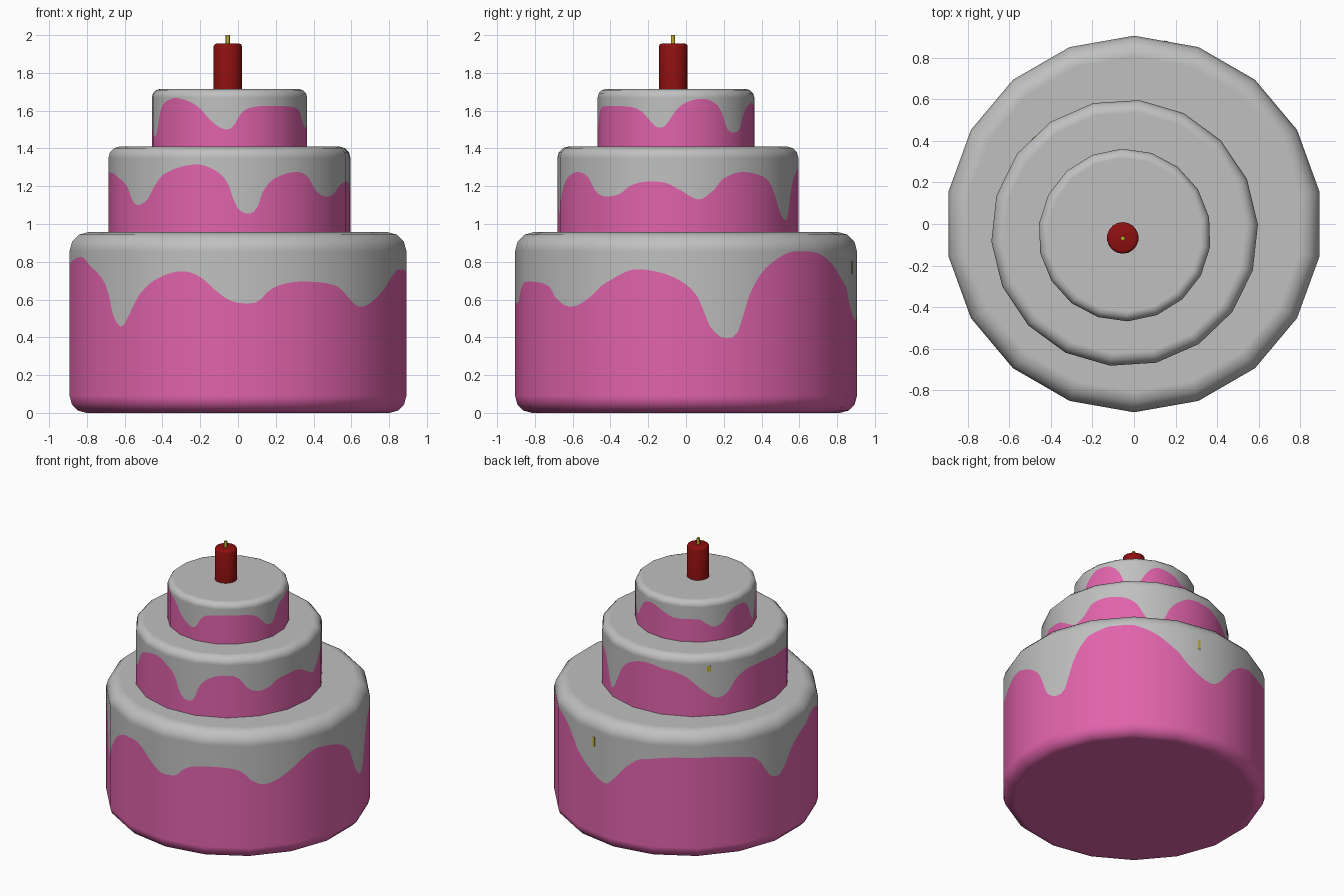
import bpy, bmesh, math
from mathutils import Vector, Matrix

if "Cube" in bpy.data.objects:
    bpy.data.objects.remove(bpy.data.objects["Cube"])


def material(name, rgb):
    m = bpy.data.materials.new(name)
    m.diffuse_color = (*rgb, 1)
    m.use_nodes = True
    m.node_tree.nodes["Principled BSDF"].inputs["Base Color"].default_value = m.diffuse_color
    return m


PINK = material("pink_sponge", (0.75, 0.125, 0.41))
WHITE = material("pale_icing", (0.52, 0.53, 0.52))
RED = material("red_wax", (0.27, 0.005, 0.005))
YELLOW = material("yellow_wick", (0.50, 0.42, 0.03))

SIDES, COLS = 18, 10      # flat sides per tier, columns per side for the drip edge


def drip_height(pts, ang):
    """Smooth periodic curve through (angle, height), flat at peaks and drip tips."""
    n = len(pts)
    ext = [(a - 360, z) for a, z in pts] + pts + [(a + 360, z) for a, z in pts]

    def slope(i):
        (a0, z0), (_, z), (a1, z1) = ext[i - 1], ext[i], ext[i + 1]
        return 0 if (z - z0) * (z1 - z) <= 0 else (z1 - z0) / (a1 - a0)

    i = n - 1
    while ext[i + 1][0] <= ang:
        i += 1
    (a0, z0), (a1, z1) = ext[i], ext[i + 1]
    d = a1 - a0
    t = (ang - a0) / d
    return ((2*t**3 - 3*t*t + 1) * z0 + (t**3 - 2*t*t + t) * d * slope(i)
            + (3*t*t - 2*t**3) * z1 + (t**3 - t*t) * d * slope(i + 1))


def finish(name, bm, mats):
    me = bpy.data.meshes.new(name)
    bm.to_mesh(me)
    bm.free()
    for m in mats:
        me.materials.append(m)
    ob = bpy.data.objects.new(name, me)
    bpy.context.collection.objects.link(ob)
    return ob


def tier(name, cx, cy, radius, z0, z1, offset, bevel, low_bevel, drips):
    # profile rows: radius, height (None = drip edge), tilt of the normal in degrees
    def arc(zc, b, angles):
        return [(radius - b + b * math.cos(math.radians(a)),
                 zc + b * math.sin(math.radians(a)), a) for a in angles]

    rows = arc(z0 + low_bevel, low_bevel, (-90, -60, -30, 0)) if low_bevel else [(radius, z0, 0)]
    edge = len(rows)
    rows.append((radius, None, 0))
    rows += arc(z1 - bevel, bevel, (0, 30, 60, 90))

    bm = bmesh.new()
    step = 360 / SIDES
    apothem = math.cos(math.radians(step / 2))
    rings, normals = [], []
    n = SIDES * COLS
    for r, z, tilt in rows:
        ring = []
        for k in range(n):
            ang = offset + k * 360 / n
            a = math.radians(ang)
            local = math.radians((k % COLS) * step / COLS - step / 2)
            rr = r * apothem / math.cos(local)
            h = min(drip_height(drips, ang % 360), z1 - bevel - 0.002) if z is None else z
            ring.append(bm.verts.new((cx + rr * math.cos(a), cy + rr * math.sin(a), h)))
            t = math.radians(tilt)
            normals.append((math.cos(a) * math.cos(t), math.sin(a) * math.cos(t), math.sin(t)))
        rings.append(ring)
    for i in range(len(rings) - 1):
        lo, hi = rings[i], rings[i + 1]
        for k in range(n):
            j = (k + 1) % n
            f = bm.faces.new((lo[k], lo[j], hi[j], hi[k]))
            f.material_index = 1 if i >= edge else 0
            f.smooth = True
    top = bm.faces.new(rings[-1])
    top.material_index = 1
    top.smooth = True
    if low_bevel:
        bm.faces.new(rings[0][::-1]).smooth = True
    ob = finish(name, bm, (PINK, WHITE))
    ob.data.normals_split_custom_set_from_vertices(normals)
    return ob


# Cake tiers, drip edge given as (angle, height) counted from the right side
tier("bottom_tier", 0, 0, 0.905, 0, 0.957, 10, 0.10, 0.09, [
    (0, .68), (4.5, .60), (8, .46), (13.5, .395), (18, .43), (22, .62), (27, .75),
    (33, .82), (42, .86), (52, .84), (60, .79), (68, .69), (76, .57), (87, .49),
    (92, .55), (98, .66), (106, .74), (128, .77), (150, .74), (159, .68), (164, .56),
    (168, .52), (173, .56), (180, .69), (190, .79), (201, .825), (212, .76),
    (219, .66), (222, .52), (226.5, .455), (230.5, .52), (233.5, .61), (240, .70),
    (251, .75), (257, .72), (263, .64), (268, .59), (273, .58), (277, .59),
    (280, .64), (285, .68), (292, .695), (306, .67), (311, .60), (316, .563),
    (320, .57), (326, .62), (332, .69), (343, .76), (352, .74)])
tier("middle_tier", -.045, -.043, 0.642, 0.95, 1.41, 3.7, 0.06, 0, [
    (1, 1.18), (10, 1.13), (17.5, 1.18), (22, 1.24), (33, 1.275), (42, 1.26),
    (50, 1.22), (55, 1.14), (59, 1.05), (63.5, 1.02), (68, 1.1), (73, 1.21),
    (82, 1.29), (93, 1.32), (106, 1.30), (120, 1.25), (130, 1.15), (139, 1.09),
    (146, 1.13), (152, 1.22), (164, 1.28), (184, 1.275), (202, 1.25), (211, 1.20),
    (216, 1.12), (221, 1.10), (227, 1.13), (231, 1.20), (237, 1.265), (254, 1.315),
    (263, 1.285), (269, 1.22), (273, 1.10), (278.5, 1.055), (283, 1.08),
    (286, 1.17), (292, 1.24), (304, 1.275), (311, 1.25), (317, 1.17), (324, 1.145),
    (331, 1.16), (337, 1.205), (347, 1.225), (355, 1.215)])
tier("top_tier", -.045, -.053, 0.415, 1.405, 1.715, 12, 0.045, 0, [
    (1, 1.61), (8, 1.645), (20, 1.663), (30, 1.64), (37, 1.58), (41, 1.51),
    (47, 1.485), (54, 1.50), (60, 1.57), (66, 1.62), (76, 1.645), (90, 1.62),
    (104, 1.58), (128, 1.58), (136, 1.54), (143, 1.515), (151, 1.54), (160, 1.61),
    (172, 1.64), (184, 1.60), (191, 1.49), (196, 1.46), (201, 1.50), (207, 1.60),
    (216, 1.65), (226, 1.667), (238, 1.65), (248, 1.61), (255, 1.555), (262, 1.515),
    (268, 1.50), (273, 1.52), (278, 1.58), (284, 1.612), (298, 1.625), (323, 1.62),
    (333, 1.60), (340, 1.55), (347, 1.51), (352, 1.52), (357, 1.57)])


def rod(name, x, y, radius, z0, z1, sides, mat, bevel):
    bm = bmesh.new()
    bmesh.ops.create_cone(bm, cap_ends=True, segments=sides, radius1=radius, radius2=radius,
                          depth=z1 - z0, matrix=Matrix.Translation((x, y, (z0 + z1) / 2)))
    if bevel:
        rim = [e for e in bm.edges if all(v.co.z > z1 - 1e-4 for v in e.verts)]
        bmesh.ops.bevel(bm, geom=rim, offset=bevel, segments=2, profile=0.5, affect='EDGES')
    for f in bm.faces:
        f.smooth = True
    ob = finish(name, bm, (mat,))
    bpy.context.view_layer.objects.active = ob
    ob.select_set(True)
    bpy.ops.object.shade_smooth_by_angle(angle=math.radians(50))
    ob.select_set(False)


# Candle and wick
rod("candle", -.054, -.067, 0.076, 1.70, 1.955, 18, RED, 0.014)
rod("wick", -.054, -.069, 0.011, 1.94, 2.0, 8, YELLOW, 0)


# Small yellow flecks on the icing at the back
def fleck(name, cx, cy, radius, ang, z, w, h):
    a = math.radians(ang)
    r = radius * math.cos(math.pi / SIDES)
    bm = bmesh.new()
    bmesh.ops.create_cube(bm, size=1, matrix=Matrix.Translation(
        (cx + r * math.cos(a), cy + r * math.sin(a), z))
        @ Matrix.Rotation(a, 4, 'Z') @ Matrix.Diagonal((0.004, w, h, 1)))
    finish(name, bm, (YELLOW,))


fleck("fleck_bottom", 0, 0, 0.905, 80, 0.77, 0.022, 0.07)
fleck("fleck_middle", -.045, -.043, 0.642, 133.7, 1.31, 0.025, 0.04)
